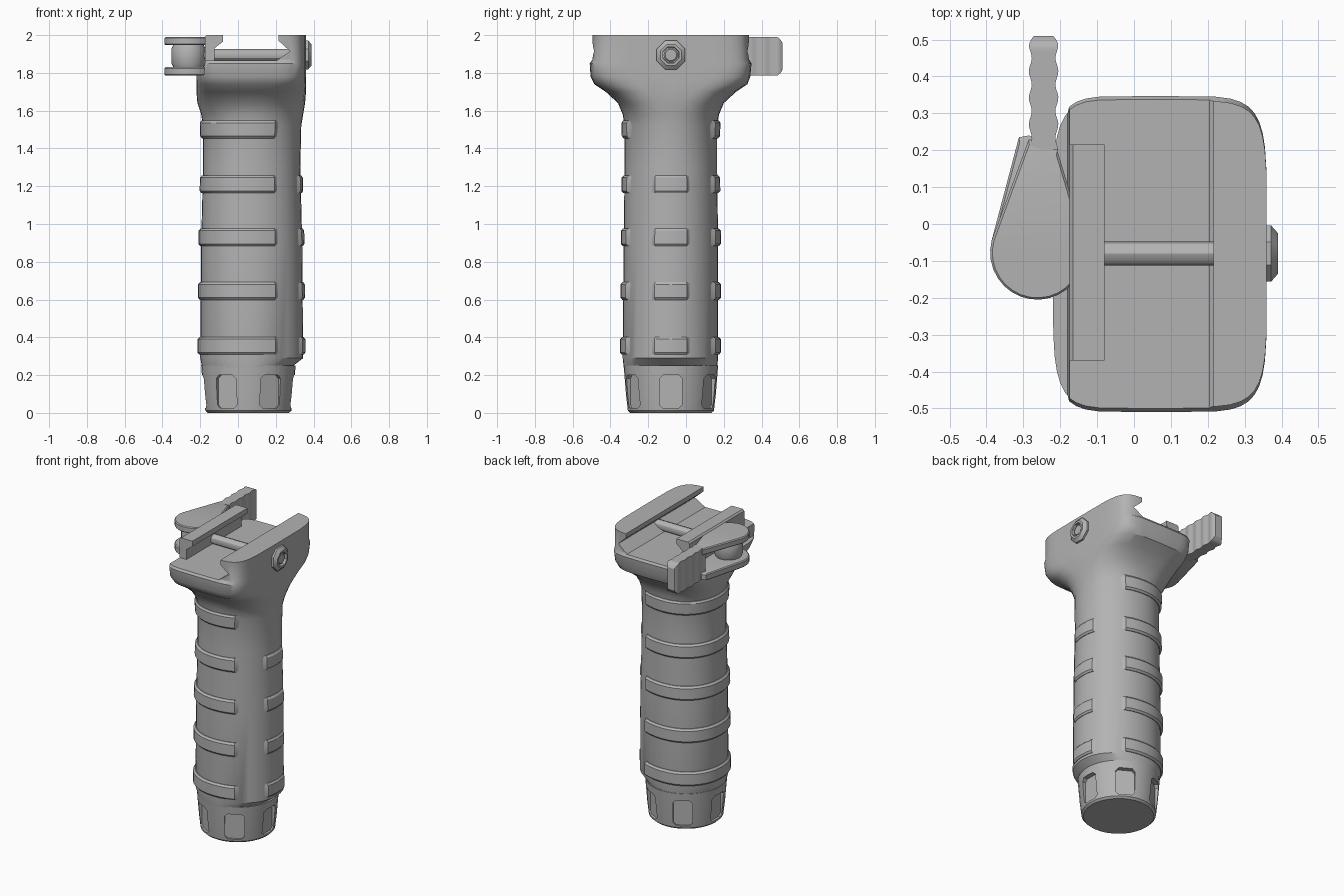
import bpy, bmesh
from math import sin, cos, pi, radians, copysign
from mathutils import Matrix, Vector

cube = bpy.data.objects.get("Cube")
if cube:
    bpy.data.objects.remove(cube)

grey = bpy.data.materials.new("matte grey")
grey.use_nodes = True
COLOUR = (0.45, 0.45, 0.45, 1)
grey.diffuse_color = COLOUR
grey.node_tree.nodes["Principled BSDF"].inputs["Base Color"].default_value = COLOUR

CX, CY = 0.055, -0.08      # grip axis
BOLT_Z = 1.895


def loft(name, rings, smooth=30):
    """Skin a list of equal-length point loops and cap both ends."""
    bm = bmesh.new()
    loops = [[bm.verts.new(p) for p in ring] for ring in rings]
    n = len(loops[0])
    for a, b in zip(loops, loops[1:]):
        for i in range(n):
            j = (i + 1) % n
            bm.faces.new((a[i], a[j], b[j], b[i]))
    bm.faces.new(loops[0][::-1])
    bm.faces.new(loops[-1])
    bmesh.ops.recalc_face_normals(bm, faces=bm.faces)
    mesh = bpy.data.meshes.new(name)
    bm.to_mesh(mesh)
    bm.free()
    mesh.materials.append(grey)
    ob = bpy.data.objects.new(name, mesh)
    bpy.context.collection.objects.link(ob)
    activate(ob)
    bpy.ops.object.shade_smooth_by_angle(angle=radians(smooth))
    return ob


def activate(ob):
    bpy.ops.object.select_all(action='DESELECT')
    ob.select_set(True)
    bpy.context.view_layer.objects.active = ob


def cut(ob, cutter):
    cutter.hide_render = True
    mod = ob.modifiers.new("cut", 'BOOLEAN')
    mod.operation = 'DIFFERENCE'
    mod.solver = 'EXACT'
    mod.object = cutter
    activate(ob)
    bpy.ops.object.modifier_apply(modifier=mod.name)
    bpy.data.objects.remove(cutter)


def plate(name, outline, z0, z1, bevel=0.006):
    """Flat plate from an xy outline, with softened rims."""
    c = sum((Vector(p) for p in outline), Vector((0, 0))) / len(outline)
    small = [c + (Vector(p) - c) * (1 - bevel / 0.13) for p in outline]
    levels = [(small, z0), (outline, z0 + bevel), (outline, z1 - bevel), (small, z1)]
    return loft(name, [[(p[0], p[1], z) for p in o] for o, z in levels])


def lathe_x(name, profile, sides, y=CY, z=BOLT_Z, turn=0.0):
    """Round part along x from (x, radius) pairs."""
    return loft(name, [[(x, y + r * cos(2 * pi * i / sides + turn),
                         z + r * sin(2 * pi * i / sides + turn))
                        for i in range(sides)] for x, r in profile])


# Grip and flared head: z, x min, x max, y min, y max, squareness
KEYS = [
    (0.24, -0.19, 0.28, -0.33, 0.165, 2.0),
    (0.29, -0.20, 0.345, -0.335, 0.17, 2.1),
    (0.90, -0.195, 0.34, -0.33, 0.17, 2.1),
    (1.30, -0.185, 0.33, -0.325, 0.165, 2.1),
    (1.52, -0.185, 0.335, -0.325, 0.165, 2.1),
    (1.58, -0.195, 0.345, -0.335, 0.175, 2.3),
    (1.64, -0.215, 0.355, -0.36, 0.20, 2.7),
    (1.70, -0.22, 0.36, -0.425, 0.265, 3.5),
    (1.74, -0.22, 0.36, -0.485, 0.325, 4.5),
    (1.78, -0.22, 0.36, -0.505, 0.34, 5.5),
    (1.85, -0.22, 0.36, -0.51, 0.347, 6.0),
    (1.87, -0.22, 0.36, -0.497, 0.335, 6.0),
    (2.00, -0.22, 0.36, -0.497, 0.335, 6.0),
]
SIDES = 40


def section(key, offset=lambda t: 0.0):
    z, x0, x1, y0, y1, n = key
    pts = []
    for i in range(SIDES):
        t = 2 * pi * i / SIDES
        c, s = cos(t), sin(t)
        ux = copysign(abs(c) ** (2 / n), c)
        uy = copysign(abs(s) ** (2 / n), s)
        d = offset(t)
        rx = x1 - CX if c > 0 else CX - x0
        ry = y1 - CY if s > 0 else CY - y0
        pts.append((CX + ux * (rx + d), CY + uy * (ry + d), z))
    return pts


def key_at(z):
    for a, b in zip(KEYS, KEYS[1:]):
        if a[0] <= z <= b[0]:
            f = (z - a[0]) / (b[0] - a[0])
            return [p + (q - p) * f for p, q in zip(a, b)]


grip = loft("grip_and_head", [section(k) for k in KEYS])

# Dovetail channel through the head
channel = [(0.215, 2.1), (0.215, 1.97), (0.275, 1.915), (0.205, 1.865),
           (-0.175, 1.865), (-0.18, 1.79), (-0.5, 1.785), (-0.5, 2.1)]
cut(grip, loft("channel_cutter", [[(x, y, z) for x, z in channel] for y in (-0.8, 0.8)]))
activate(grip)
bpy.ops.object.shade_smooth_by_angle(angle=radians(30))

# Raised grip bands, sinking into the body at the front and back corners
for i, z in enumerate((0.355, 0.645, 0.93, 1.21, 1.50)):
    def swell(t, top=(i == 4)):
        a = abs(t if t <= pi else t - 2 * pi)
        if a > radians(62):
            return 0.015
        return 0.012 if a < radians(25) and not top else -0.012
    levels = [(-0.047, 0.3), (-0.035, 1), (0.035, 1), (0.047, 0.3)]
    loft(f"grip_band_{i + 1}",
         [section(key_at(z + dz), lambda t, f=f: swell(t) * f if swell(t) > 0 else swell(t))
          for dz, f in levels])

# End cap with six scalloped recesses
cap = loft("end_cap", [[(CX + r * cos(2 * pi * i / 36), CY + r * sin(2 * pi * i / 36), z)
                        for i in range(36)]
                       for z, r in ((0, 0.215), (0.012, 0.228), (0.10, 0.238), (0.25, 0.25))])
for i in range(6):
    w, b = 0.06, 0.018
    shape = [(-w + b, 0.025), (w - b, 0.025), (w, 0.025 + b), (w, 0.20 - b),
             (w - b, 0.20), (-w + b, 0.20), (-w, 0.20 - b), (-w, 0.025 + b)]
    cutter = loft("recess_cutter", [[(r, y, z) for y, z in shape] for r in (0.213, 0.32)])
    cutter.data.transform(Matrix.Translation((CX, CY, 0)) @ Matrix.Rotation(i * pi / 3, 4, 'Z'))
    cut(cap, cutter)
activate(cap)
bpy.ops.object.shade_smooth_by_angle(angle=radians(30))

# Sliding clamp jaw with an overhanging lip
jaw = [(-0.175, 1.85), (-0.125, 1.85), (-0.125, 1.93), (-0.08, 1.965),
       (-0.08, 2.0), (-0.165, 2.0), (-0.175, 1.99)]
loft("clamp_jaw", [[(x, y, z) for x, z in jaw] for y in (-0.37, 0.215)])

# Cross bolt, its eight-sided head and centre
lathe_x("cross_bolt", [(-0.2, 0.032), (0.28, 0.032)], 12)
lathe_x("bolt_head", [(0.35, 0.082), (0.372, 0.082), (0.39, 0.06), (0.39, 0.046),
                      (0.372, 0.044)], 8, turn=pi / 8)
lathe_x("bolt_centre", [(0.36, 0.036), (0.376, 0.036), (0.381, 0.03)], 16)

# Cam lever: pivot barrel, two teardrop plates, ribbed handle
PX, PY = -0.262, -0.077
loft("lever_barrel", [[(PX + r * cos(2 * pi * i / 20), PY + r * sin(2 * pi * i / 20), z)
                       for i in range(20)]
                      for z, r in ((1.82, 0.075), (1.85, 0.09), (1.93, 0.09), (1.96, 0.075))])
arc = [(PX + 0.128 * cos(radians(a)), PY + 0.128 * sin(radians(a))) for a in range(165, 381, 12)]
plate("lever_top_plate", arc + [(-0.178, 0.1), (-0.208, 0.2), (-0.285, 0.23)], 1.947, 1.99)
plate("lever_lower_plate", arc + [(-0.178, 0.1), (-0.208, 0.2), (-0.285, 0.24), (-0.312, 0.235)],
      1.785, 1.83)

handle = []
for i in range(31):
    y = 0.20 + 0.31 * i / 30
    end = max(0.0, (y - 0.478) / 0.032)
    w = 0.036 + 0.004 * cos(2 * pi * (y - 0.27) / 0.072) - 0.008 * end ** 2
    h = 0.1025 - 0.03 * end ** 2
    x = -0.245
    handle.append([(x - w, y, 1.8875 - h), (x + w, y, 1.8875 - h),
                   (x + w, y, 1.8875 + h), (x - w, y, 1.8875 + h)])
loft("lever_handle", handle)
